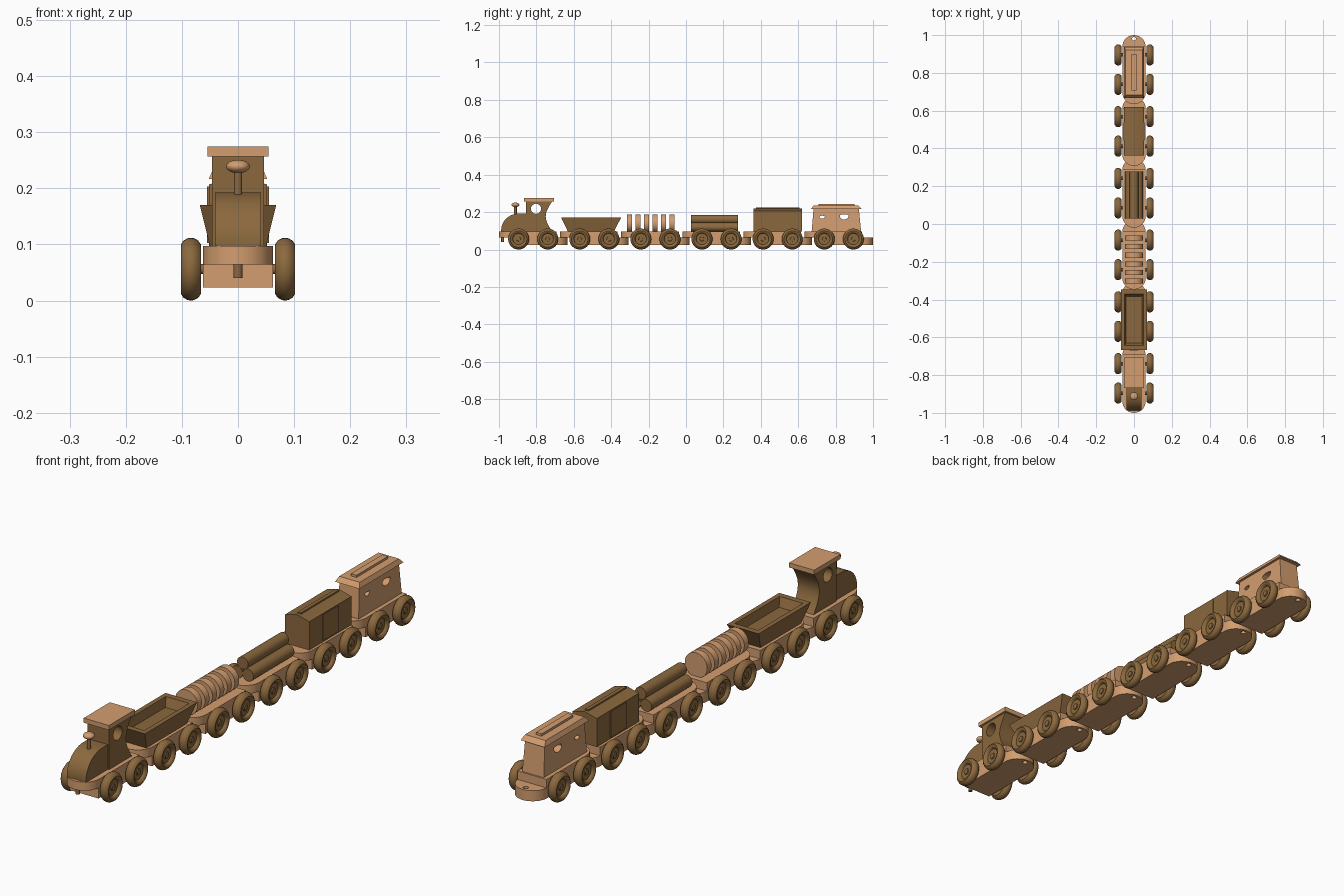
import bpy, bmesh, math
from mathutils import Matrix, Vector

if "Cube" in bpy.data.objects:
    bpy.data.objects.remove(bpy.data.objects["Cube"])


def material(name, rgb):
    m = bpy.data.materials.new(name)
    m.diffuse_color = (*rgb, 1)
    m.use_nodes = True
    m.node_tree.nodes["Principled BSDF"].inputs["Base Color"].default_value = m.diffuse_color
    return m


LIGHT = material("light_wood", (0.65, 0.34, 0.16))
DARK = material("dark_wood", (0.26, 0.14, 0.048))
AXES = {"x": Matrix(((0, 0, 1), (1, 0, 0), (0, 1, 0))).to_4x4(),   # (a, b, h) -> (h, a, b)
        "y": Matrix(((1, 0, 0), (0, 0, 1), (0, 1, 0))).to_4x4(),   # (a, b, h) -> (a, h, b)
        "z": Matrix.Identity(4)}


def finish(bm, name, mat):
    bmesh.ops.recalc_face_normals(bm, faces=bm.faces)
    me = bpy.data.meshes.new(name)
    bm.to_mesh(me)
    bm.free()
    me.materials.append(mat)
    ob = bpy.data.objects.new(name, me)
    bpy.context.collection.objects.link(ob)
    return ob


def prism(name, pts, axis, lo, hi, mat, top=None):
    """Extrude an outline along an axis; 'top' gives an optional second outline."""
    bm = bmesh.new()
    a = [bm.verts.new(AXES[axis] @ Vector((*p, lo))) for p in pts]
    b = [bm.verts.new(AXES[axis] @ Vector((*p, hi))) for p in (top or pts)]
    bm.faces.new(a)
    bm.faces.new(b)
    n = len(pts)
    for i in range(n):
        bm.faces.new((a[i], a[(i + 1) % n], b[(i + 1) % n], b[i]))
    return finish(bm, name, mat)


def rect(x, y0, y1):
    return [(-x, y0), (x, y0), (x, y1), (-x, y1)]


def box(name, x, y0, y1, z0, z1, mat):
    return prism(name, rect(x, y0, y1), "z", z0, z1, mat)


def lathe(name, pts, axis, loc, mat, steps=32):
    """Turn a (radius, height) profile round an axis."""
    bm = bmesh.new()
    vs = [bm.verts.new((r, 0, h)) for r, h in pts]
    es = [bm.edges.new(p) for p in zip(vs, vs[1:])]
    bmesh.ops.spin(bm, geom=vs + es, cent=(0, 0, 0), axis=(0, 0, 1),
                   angle=2 * math.pi, steps=steps)
    bmesh.ops.remove_doubles(bm, verts=bm.verts, dist=1e-5)
    bm.transform(AXES[axis])
    ob = finish(bm, name, mat)
    ob.location = loc
    return ob


def rod(name, r, lo, hi, axis, loc, mat):
    return lathe(name, [(0, lo), (r, lo), (r, hi), (0, hi)], axis, loc, mat)


def cut(ob, cutter):
    mod = ob.modifiers.new("cut", "BOOLEAN")
    mod.operation, mod.solver, mod.object = "DIFFERENCE", "EXACT", cutter
    bpy.context.view_layer.update()
    dg = bpy.context.evaluated_depsgraph_get()
    me = bpy.data.meshes.new_from_object(ob.evaluated_get(dg))
    ob.modifiers.clear()
    ob.data = me
    bpy.data.objects.remove(cutter)


def arc(cx, cy, rx, ry, a0, a1, n):
    return [(cx + rx * math.cos(math.radians(a0 + (a1 - a0) * i / n)),
             cy + ry * math.sin(math.radians(a0 + (a1 - a0) * i / n))) for i in range(n + 1)]


# chassis with stepped rounded tongues, pin, axles and wheels, one per vehicle
WHEEL = [(0, .068), (.034, .068), (.044, .066), (.051, .071), (.055, .078), (.056, .084),
         (.055, .090), (.051, .097), (.044, .102), (.038, .101), (.033, .097), (.030, .090),
         (.012, .090), (.011, .094), (0, .095)]
CARS = ["engine", "hopper_car", "barrel_car", "log_car", "box_car", "end_car"]
wheel_mesh = None
for i, car in enumerate(CARS):
    c = -0.817 + 0.3268 * i
    w = 0.062
    lower = [(-w, c - .125), (w, c - .125)] + arc(0, c + .121, w, .062, 0, 180, 16)
    upper = [(w, c + .125), (-w, c + .125)] + arc(0, c - .121, w, .062, 180, 360, 16)
    low = prism(car + "_chassis_lower", lower, "z", .023, .064, LIGHT)
    cut(low, rod("hole_cutter", .010, .0, .1, "z", (0, c + .164, 0), LIGHT))
    prism(car + "_chassis_upper", upper, "z", .064, .097, LIGHT)
    rod(car + "_coupling_pin", .008, .040, .066, "z", (0, c - .163, 0), DARK)
    for k, s in (("front", -1), ("rear", 1)):
        y = c + s * .078
        rod(f"{car}_{k}_axle", .009, -.075, .075, "x", (0, y, .056), DARK)
        for side, ang in (("right", 0), ("left", math.pi)):
            if wheel_mesh is None:
                wh = lathe("wheel", WHEEL, "x", (0, 0, 0), DARK)
                wheel_mesh = wh.data
            else:
                wh = bpy.data.objects.new("wheel", wheel_mesh)
                bpy.context.collection.objects.link(wh)
            wh.name = f"{car}_{k}_{side}_wheel"
            wh.location = (0, y, .056)
            wh.rotation_euler.z = ang

# engine: curved boiler, cab with hollowed back and round window, roof, chimney
boiler = [(-.853, .097), (-.853, .193), (-.88, .193)] + arc(-.89, .105, .098, .088, 90, 180, 14) + [(-.988, .097)]
prism("boiler", boiler, "x", -.041, .041, DARK)
cab = [(-.855, .097), (-.855, .257), (-.715, .257)] + \
      [(-.715 - .035 * math.sin(math.pi * t / 14), .257 - .16 * t / 14) for t in range(1, 14)] + [(-.715, .097)]
cab = prism("cab", cab, "x", -.046, .046, DARK)
cut(cab, rod("window_cutter", .027, -.1, .1, "x", (0, -.802, .218), DARK))
box("cab_roof", .054, -.867, -.707, .257, .275, LIGHT)
rod("chimney_stem", .0075, .18, .232, "z", (0, -.912, 0), DARK)
lathe("chimney_cap", [(.021 * math.cos(a), .012 * math.sin(a)) for a in
                      [math.pi * (j / 12 - .5) for j in range(13)]], "z", (0, -.912, .239), LIGHT)

# hopper: flared tub with a sunken tray
tub = prism("hopper_tub", rect(.05, -.632, -.385), "z", .097, .17, DARK, top=rect(.068, -.667, -.347))
cut(tub, prism("tray_cutter", rect(.042, -.630, -.384), "z", .135, .18, DARK, top=rect(.052, -.648, -.366)))

# barrel load: a row of upright discs
for j in range(6):
    rod(f"barrel_disc_{j + 1}", .048, -.0135, .0135, "y", (0, -.302 + .0455 * j, .140), LIGHT)

# logs: two below, one on top
R = .0235
for name, x, z in (("left", -R, .120), ("right", R, .120), ("top", 0, .120 + R * math.sqrt(3))):
    rod(f"log_{name}", R, .028, .278, "y", (x, 0, z), DARK)

# box car: low pitched body with ridge strip and side doors
prism("box_body", [(-.052, .097), (.052, .097), (.052, .207), (0, .220), (-.052, .207)],
      "y", .362, .62, DARK)
box("box_ridge", .007, .375, .607, .212, .224, DARK)
box("box_doors", .055, .442, .538, .103, .203, DARK)

# end car: slightly tapered cabin, crescent windows, bevelled roof, roof strip
cabin = prism("cabin", rect(.046, .672, .936), "z", .097, .218, LIGHT, top=rect(.042, .682, .924))
for y, z, r in ((.728, .176, .014), (.845, .180, .024)):
    moon = arc(y, z, r, r * .8, -160, 20, 12) + arc(y, z, r * .95, r * .35, 20, 200, 8)[1:-1]
    cut(cabin, prism("window_cutter", moon, "x", -.1, .1, LIGHT))
prism("cabin_roof", rect(.052, .668, .938), "z", .217, .235, LIGHT, top=rect(.044, .682, .922))
box("cabin_roof_strip", .012, .708, .900, .233, .244, LIGHT)

# smooth the turned and curved parts, keep edges crisp
for ob in bpy.data.objects:
    ob.select_set(True)
bpy.context.view_layer.objects.active = bpy.data.objects["boiler"]
bpy.ops.object.shade_smooth_by_angle(angle=math.radians(30))
